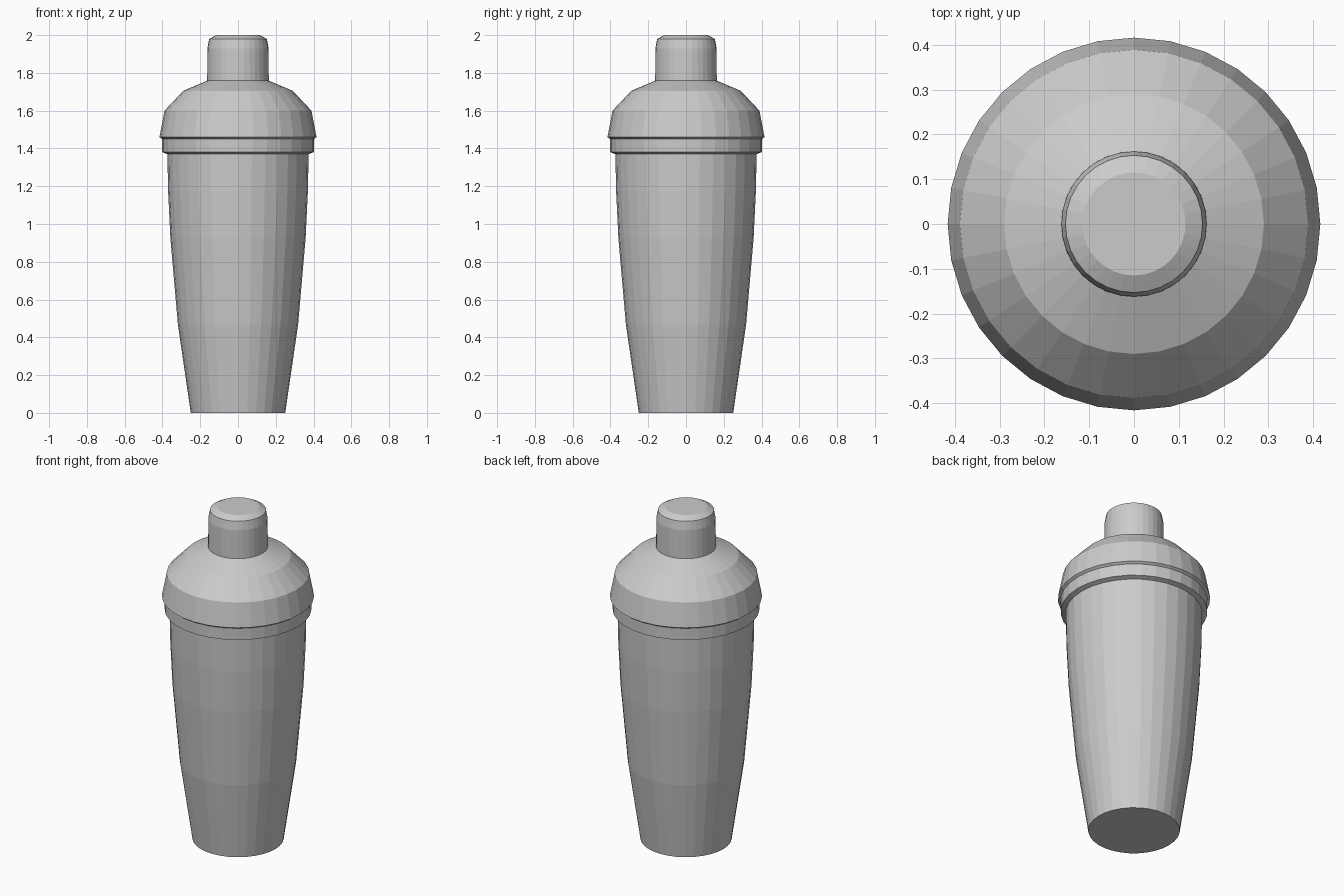
import bpy, bmesh
from math import cos, sin, tau

if "Cube" in bpy.data.objects:
    bpy.data.objects.remove(bpy.data.objects["Cube"])

SIDES = 32


def lathe(name, profile):
    """Closed flat-faced solid of revolution from (radius, z) points, bottom to top."""
    bm = bmesh.new()
    rings = [[bm.verts.new((r * cos(tau * i / SIDES), r * sin(tau * i / SIDES), z))
              for i in range(SIDES)] for r, z in profile]
    for low, high in zip(rings, rings[1:]):
        for i in range(SIDES):
            j = (i + 1) % SIDES
            bm.faces.new((low[i], low[j], high[j], high[i]))
    bm.faces.new(rings[0][::-1])
    bm.faces.new(rings[-1])
    mesh = bpy.data.meshes.new(name)
    bm.to_mesh(mesh)
    bm.free()
    obj = bpy.data.objects.new(name, mesh)
    bpy.context.collection.objects.link(obj)
    return obj


# Tapered tumbler
lathe("shaker_body", [(0.25, 0), (0.318, 0.465), (0.358, 0.925),
                      (0.37, 1.175), (0.374, 1.375)])

# Collar band and domed shoulder, with slightly sloped undersides
lathe("collar_and_shoulder", [(0.372, 1.37), (0.401, 1.38), (0.402, 1.45),
                              (0.416, 1.46), (0.389, 1.6),
                              (0.29, 1.705), (0.16, 1.76)])

# Small cap on top
lathe("cap", [(0.163, 1.757), (0.162, 1.93), (0.153, 1.98), (0.115, 2.0)])
